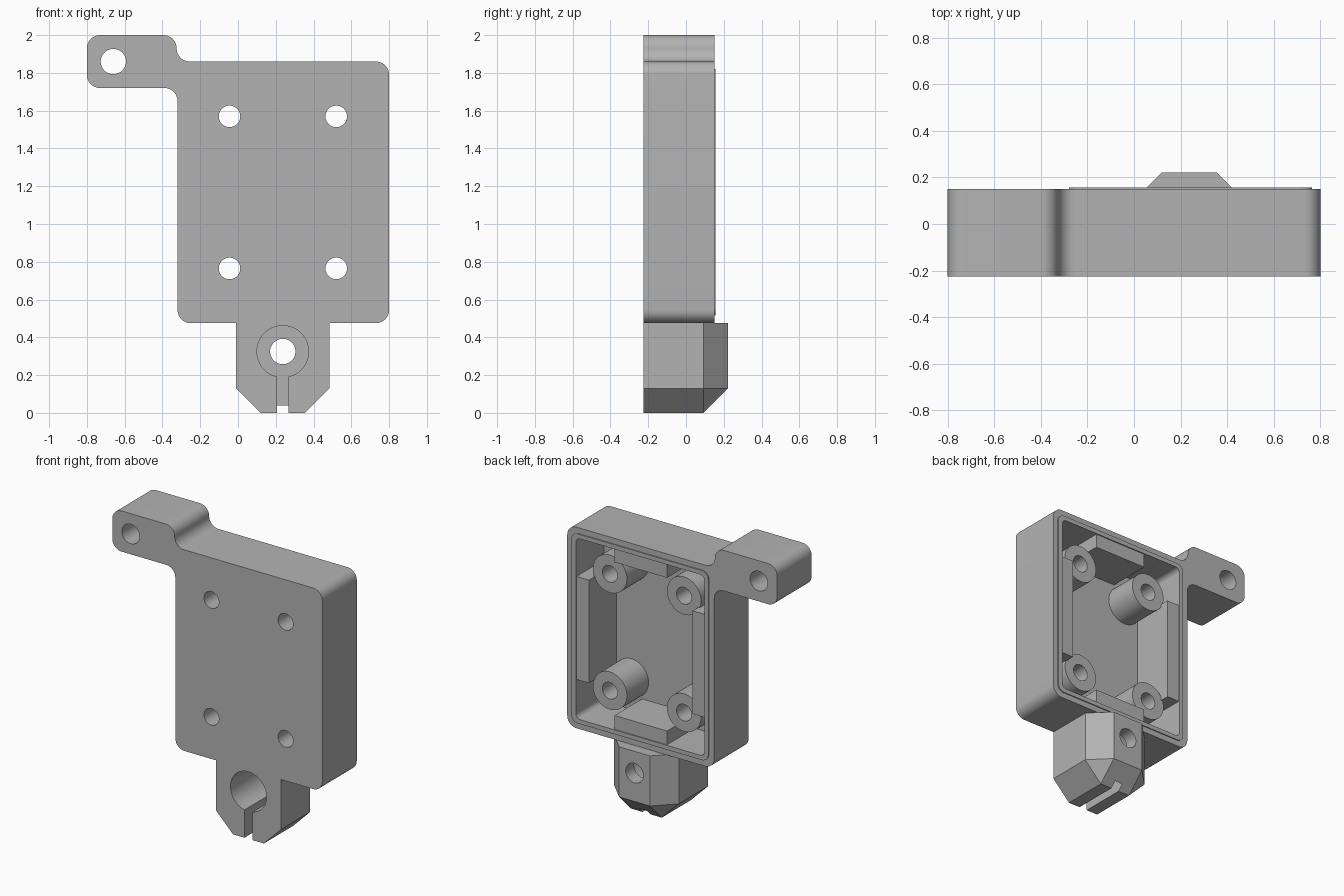
import bpy, bmesh, math
from mathutils import Vector

cube = bpy.data.objects.get("Cube")
if cube:
    bpy.data.objects.remove(cube, do_unlink=True)

grey = bpy.data.materials.new("plain_grey")
grey.use_nodes = True
colour = (0.45, 0.45, 0.45, 1)
grey.diffuse_color = colour
grey.node_tree.nodes["Principled BSDF"].inputs["Base Color"].default_value = colour

FRONT, BACK, FLOOR = -0.225, 0.15, -0.15


def finish(name, bm):
    bmesh.ops.recalc_face_normals(bm, faces=bm.faces[:])
    mesh = bpy.data.meshes.new(name)
    bm.to_mesh(mesh)
    bm.free()
    obj = bpy.data.objects.new(name, mesh)
    obj.data.materials.append(grey)
    bpy.context.collection.objects.link(obj)
    return obj


def arc(cx, cz, r, start, end, steps=10):
    angles = [math.radians(start + (end - start) * i / steps) for i in range(steps + 1)]
    return [(cx + r * math.cos(a), cz + r * math.sin(a)) for a in angles]


def circle(cx, cz, r):
    return arc(cx, cz, r, 0, 360, 48)[:-1]


def rounded_rect(x0, x1, z0, z1, r):
    return (arc(x0 + r, z0 + r, r, 180, 270) + arc(x1 - r, z0 + r, r, 270, 360)
            + arc(x1 - r, z1 - r, r, 0, 90) + arc(x0 + r, z1 - r, r, 90, 180))


def rect(x0, x1, z0, z1):
    return [(x0, z0), (x1, z0), (x1, z1), (x0, z1)]


def prism(name, outline, y0, y1):
    """Extrude an x-z outline from y0 to y1."""
    bm = bmesh.new()
    face = bm.faces.new([bm.verts.new((x, y0, z)) for x, z in outline])
    new = bmesh.ops.extrude_face_region(bm, geom=[face])["geom"]
    verts = [g for g in new if isinstance(g, bmesh.types.BMVert)]
    bmesh.ops.translate(bm, verts=verts, vec=(0, y1 - y0, 0))
    return finish(name, bm)


def combine(obj, other, operation="DIFFERENCE"):
    mod = obj.modifiers.new("combine", "BOOLEAN")
    mod.operation, mod.solver, mod.object = operation, "EXACT", other
    bpy.context.view_layer.objects.active = obj
    bpy.ops.object.modifier_apply(modifier=mod.name)
    bpy.data.objects.remove(other, do_unlink=True)


def cut(obj, outline, y0, y1):
    combine(obj, prism("cutter", outline, y0, y1))


# Housing with mounting ear, as one outline with fillets
R = 0.07
outline = (arc(-0.25, 0.545, R, 180, 270) + arc(0.73, 0.545, R, 270, 360)
           + arc(0.73, 1.79, R, 0, 90) + arc(-0.255, 1.93, R, 270, 180)
           + arc(-0.395, 1.93, R, 0, 90)[1:] + arc(-0.73, 1.93, R, 90, 180)
           + arc(-0.73, 1.79, R, 180, 270) + arc(-0.39, 1.65, R, 90, 0))
housing = prism("housing", outline, FRONT, BACK)

# Raised sealing lip, then the open cavity
lip = prism("lip", rounded_rect(-0.28, 0.765, 0.515, 1.82, 0.05), 0.1, 0.157)
combine(housing, lip, "UNION")
cut(housing, rounded_rect(-0.25, 0.73, 0.545, 1.79, 0.035), FLOOR, 0.3)

# Ear hole and screw holes
screws = [(x, z) for x in (-0.045, 0.52) for z in (0.765, 1.57)]
cut(housing, circle(-0.66, 1.86, 0.067), -0.4, 0.4)
for x, z in screws:
    cut(housing, circle(x, z, 0.057), -0.4, 0.4)

# Screw bosses standing on the cavity floor
parts = [housing]
for i, (x, z) in enumerate(screws):
    boss = prism(f"screw_boss_{i + 1}", circle(x, z, 0.13), FLOOR, 0.086)
    cut(boss, circle(x, z, 0.057), -0.4, 0.4)
    parts.append(boss)

# Thickened wall blocks between the bosses
blocks = {
    "right_wall_block": rect(-0.26, -0.155, 0.81, 1.52),
    "left_wall_block": rect(0.635, 0.74, 0.81, 1.52),
    "lower_wall_block": rect(0.04, 0.44, 0.535, 0.64),
    "upper_wall_block": rect(0.04, 0.44, 1.695, 1.80),
}
for name, shape in blocks.items():
    parts.append(prism(name, shape, FLOOR - 0.01, BACK - 0.001))

# Chamfered clamp block below the housing
X0, X1, TOP, C = -0.01, 0.485, 0.475, 0.13
points = [(x, y, z) for y in (FRONT, 0.092)
          for x, z in ((X0, TOP), (X1, TOP), (X0, C), (X1, C), (X0 + C, 0), (X1 - C, 0))]
points += [(x, 0.222, z) for x in (X0 + C, X1 - C) for z in (C, TOP)]
bm = bmesh.new()
for p in points:
    bm.verts.new(Vector(p))
bmesh.ops.convex_hull(bm, input=bm.verts[:])
bmesh.ops.dissolve_limit(bm, angle_limit=0.01, verts=bm.verts[:], edges=bm.edges[:])
clamp = finish("clamp_block", bm)
parts.append(clamp)

# Clamp bore, through hole and slit
cut(clamp, circle(0.237, 0.325, 0.137), -0.4, 0.13)
cut(clamp, circle(0.237, 0.325, 0.067), 0.0, 0.4)
cut(clamp, rect(0.207, 0.267, -0.1, 0.25), -0.4, 0.13)

# Smooth the curved faces, keep the edges sharp
bpy.ops.object.select_all(action="DESELECT")
for part in parts:
    part.select_set(True)
bpy.context.view_layer.objects.active = housing
bpy.ops.object.shade_smooth_by_angle(angle=math.radians(30))
